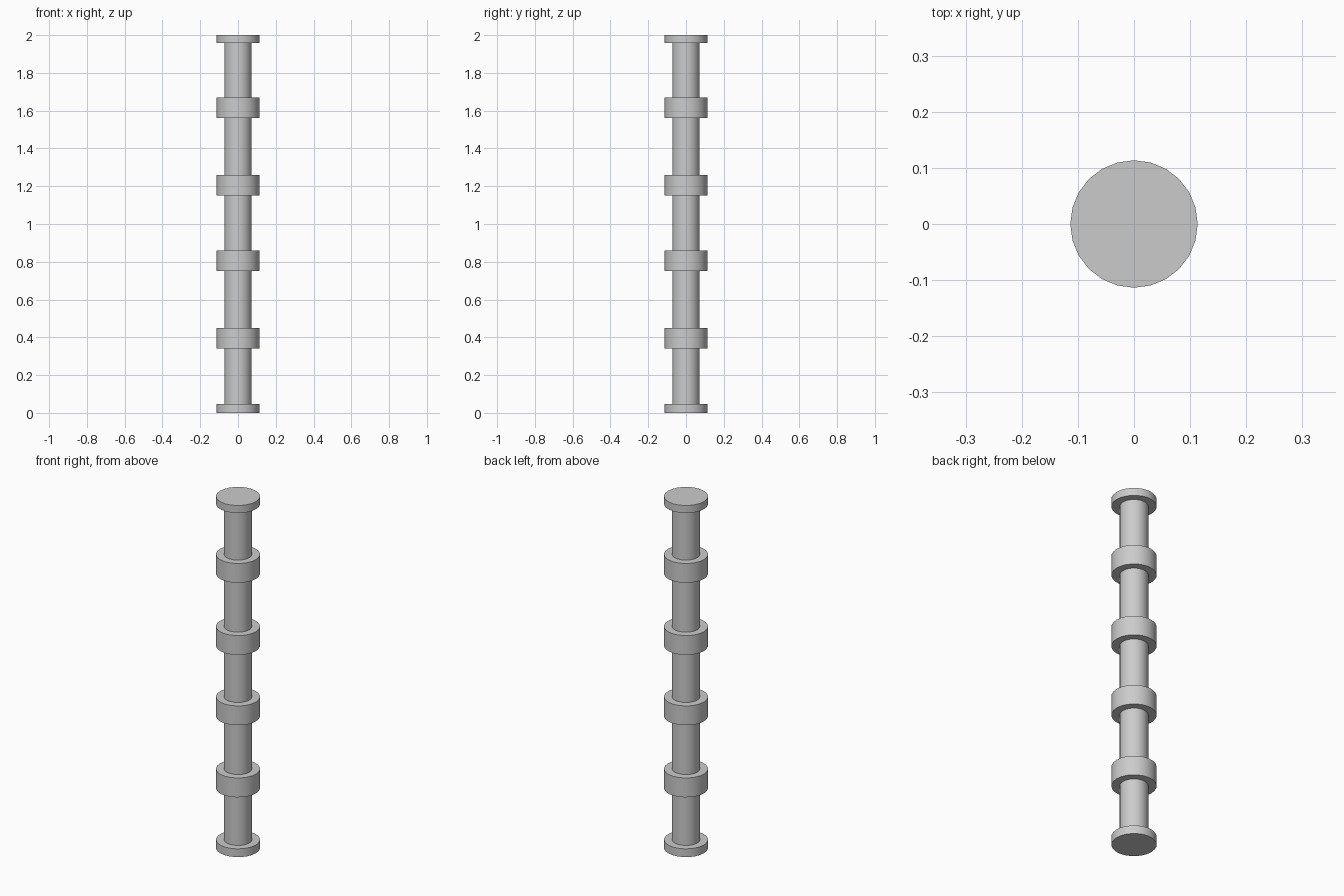
import bpy
import math

cube = bpy.data.objects.get("Cube")
if cube:
    bpy.data.objects.remove(cube, do_unlink=True)

# Single plain grey
GREY = (0.6, 0.6, 0.6, 1.0)
grey = bpy.data.materials.new("plain grey")
grey.use_nodes = True
grey.diffuse_color = GREY
grey.node_tree.nodes["Principled BSDF"].inputs["Base Color"].default_value = GREY

SIDES = 24
SHAFT_RADIUS = 0.072
RING_RADIUS = 0.1135


def cylinder(name, radius, bottom, top):
    """Upright cylinder between two heights, smooth round its side."""
    bpy.ops.mesh.primitive_cylinder_add(
        vertices=SIDES, radius=radius, depth=top - bottom,
        location=(0, 0, (bottom + top) / 2))
    obj = bpy.context.object
    obj.name = name
    obj.data.materials.append(grey)
    bpy.ops.object.shade_smooth_by_angle(angle=math.radians(30))
    return obj


# Central shaft, ending inside the end discs
cylinder("shaft", SHAFT_RADIUS, 0.02, 1.98)

# Thin discs at both ends
cylinder("bottom_disc", RING_RADIUS, 0.0, 0.047)
cylinder("top_disc", RING_RADIUS, 1.957, 2.0)

# Four collars along the shaft
for i, (bottom, top) in enumerate([(0.34, 0.45), (0.75, 0.86), (1.15, 1.26), (1.56, 1.67)]):
    cylinder(f"collar_{i + 1}", RING_RADIUS, bottom, top)
